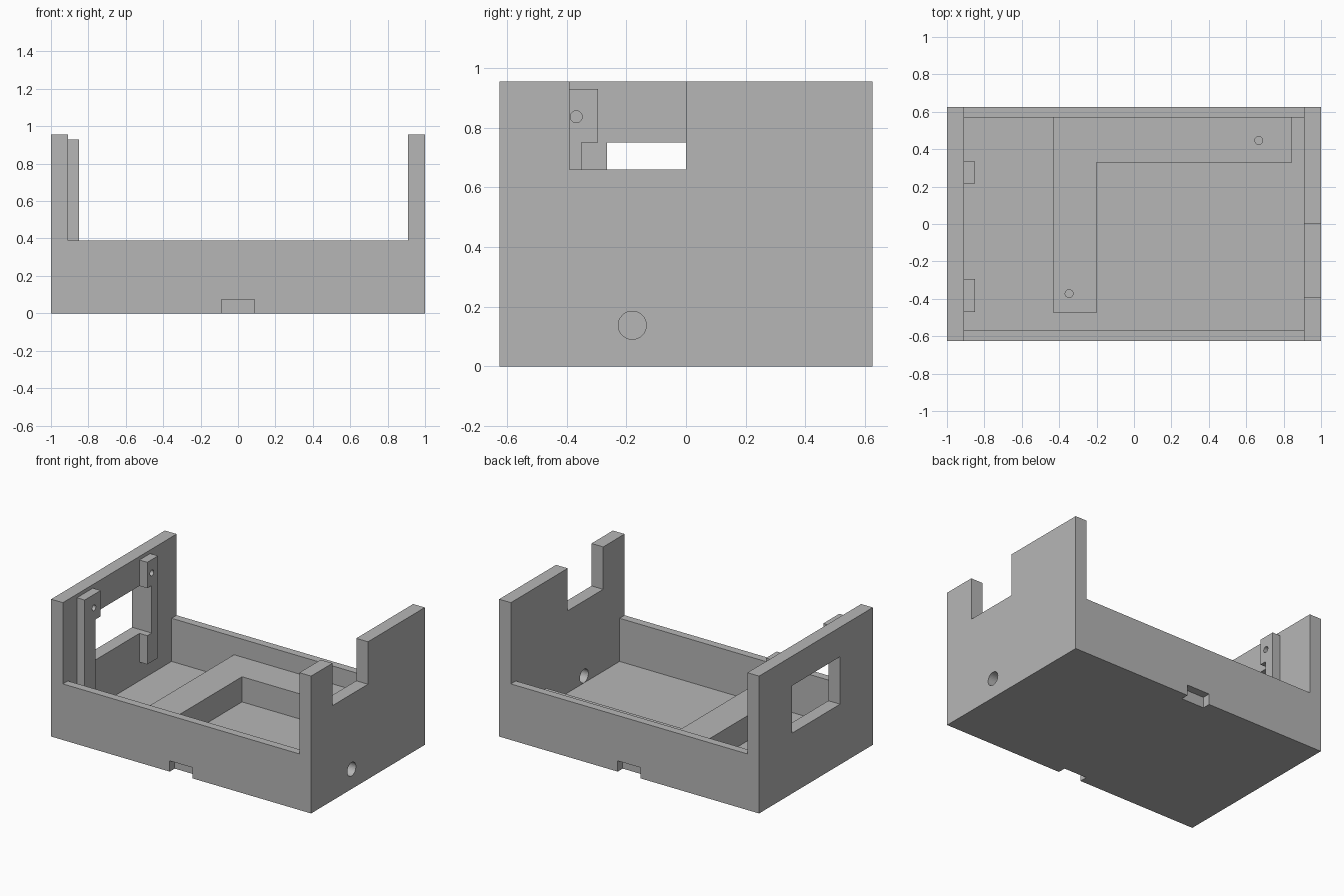
import bpy, bmesh, math
from mathutils import Matrix, Vector

scene = bpy.context.scene
if "Cube" in bpy.data.objects:
    bpy.data.objects.remove(bpy.data.objects["Cube"], do_unlink=True)

GREY = (0.47, 0.47, 0.47, 1)
grey = bpy.data.materials.new("plain grey")
grey.use_nodes = True
grey.diffuse_color = GREY
grey.node_tree.nodes["Principled BSDF"].inputs["Base Color"].default_value = GREY

# Main dimensions
W, D, H = 1.0, 0.625, 0.955      # half width, half depth, full height
IX, IY = 0.91, 0.57              # inner half width and half depth
FLOOR, RIM, LEDGE = 0.09, 0.39, 0.265


def add_object(name, bm):
    bmesh.ops.recalc_face_normals(bm, faces=bm.faces)
    mesh = bpy.data.meshes.new(name)
    bm.to_mesh(mesh)
    bm.free()
    mesh.materials.append(grey)
    obj = bpy.data.objects.new(name, mesh)
    scene.collection.objects.link(obj)
    return obj


def box(name, x, y, z):
    bm = bmesh.new()
    size = Matrix.Diagonal((x[1] - x[0], y[1] - y[0], z[1] - z[0], 1))
    mid = Vector((sum(x) / 2, sum(y) / 2, sum(z) / 2))
    bmesh.ops.create_cube(bm, size=1, matrix=Matrix.Translation(mid) @ size)
    return add_object(name, bm)


def cylinder(name, centre, radius, depth, axis):
    bm = bmesh.new()
    turn = Matrix.Rotation(math.pi / 2, 4, "Y") if axis == "X" else Matrix()
    bmesh.ops.create_cone(bm, cap_ends=True, segments=32, radius1=radius, radius2=radius,
                          depth=depth, matrix=Matrix.Translation(centre) @ turn)
    return add_object(name, bm)


def prism(name, points, offset):
    bm = bmesh.new()
    face = bm.faces.new([bm.verts.new(p) for p in points])
    new = bmesh.ops.extrude_face_region(bm, geom=[face])["geom"]
    bmesh.ops.translate(bm, vec=offset, verts=[v for v in new if isinstance(v, bmesh.types.BMVert)])
    return add_object(name, bm)


def cut(target, *cutters):
    for cutter in cutters:
        cutter.hide_render = True
        mod = target.modifiers.new("cut", "BOOLEAN")
        mod.operation, mod.solver, mod.object = "DIFFERENCE", "EXACT", cutter
    # Bake the cuts, then discard the cutters
    bpy.context.view_layer.update()
    graph = bpy.context.evaluated_depsgraph_get()
    baked = bpy.data.meshes.new_from_object(target.evaluated_get(graph))
    target.modifiers.clear()
    target.data = baked
    for cutter in cutters:
        bpy.data.objects.remove(cutter, do_unlink=True)


# Open tray with two tall end walls
case = box("case_shell", (-W, W), (-D, D), (0, H))
cut(case,
    box("cavity", (-IX, IX), (-IY, IY), (FLOOR, 1.5)),
    box("low_walls", (-IX, IX), (-1, 1), (RIM, 1.6)),
    box("end_notch", (0.8, 1.2), (-0.39, 0), (0.66, 1.5)),
    box("end_window", (-1.2, -0.8), (-0.265, 0.265), (0.42, 0.75)),
    cylinder("cable_hole", (W, -0.18, 0.138), 0.047, 0.3, "X"),
    box("front_slot", (-0.088, 0.088), (-1, -IY), (-0.1, 0.075)),
    box("back_slot", (-0.088, 0.088), (IY, 1), (-0.1, 0.075)))

# Raised L-shaped ledge on the floor, with two screw holes
outline = [(-0.43, -0.475), (-0.2, -0.475), (-0.2, 0.33), (0.845, 0.33), (0.845, IY), (-0.43, IY)]
ledge = prism("floor_ledge", [(x, y, FLOOR) for x, y in outline], (0, 0, LEDGE - FLOOR))
cut(ledge, *[cylinder("screw_hole", (x, y, LEDGE), 0.021, 0.2, "Z")
             for x, y in ((0.667, 0.447), (-0.347, -0.372))])

# Mounting battens either side of the window, each with a screw hole
front = [(-0.47, 0.22), (-0.35, 0.22), (-0.35, 0.75), (-0.295, 0.75), (-0.295, 0.93), (-0.47, 0.93)]
back = [(0.335, 0.22), (0.335, 0.93), (0.217, 0.93), (0.217, 0.75),
        (0.265, 0.75), (0.265, 0.42), (0.217, 0.42), (0.217, 0.22)]
for name, profile, hole_y in (("front_batten", front, -0.368), ("back_batten", back, 0.268)):
    batten = prism(name, [(-IX, y, z) for y, z in profile], (0.06, 0, 0))
    cut(batten, cylinder("screw_hole", (-0.85, hole_y, 0.837), 0.02, 0.2, "X"))
